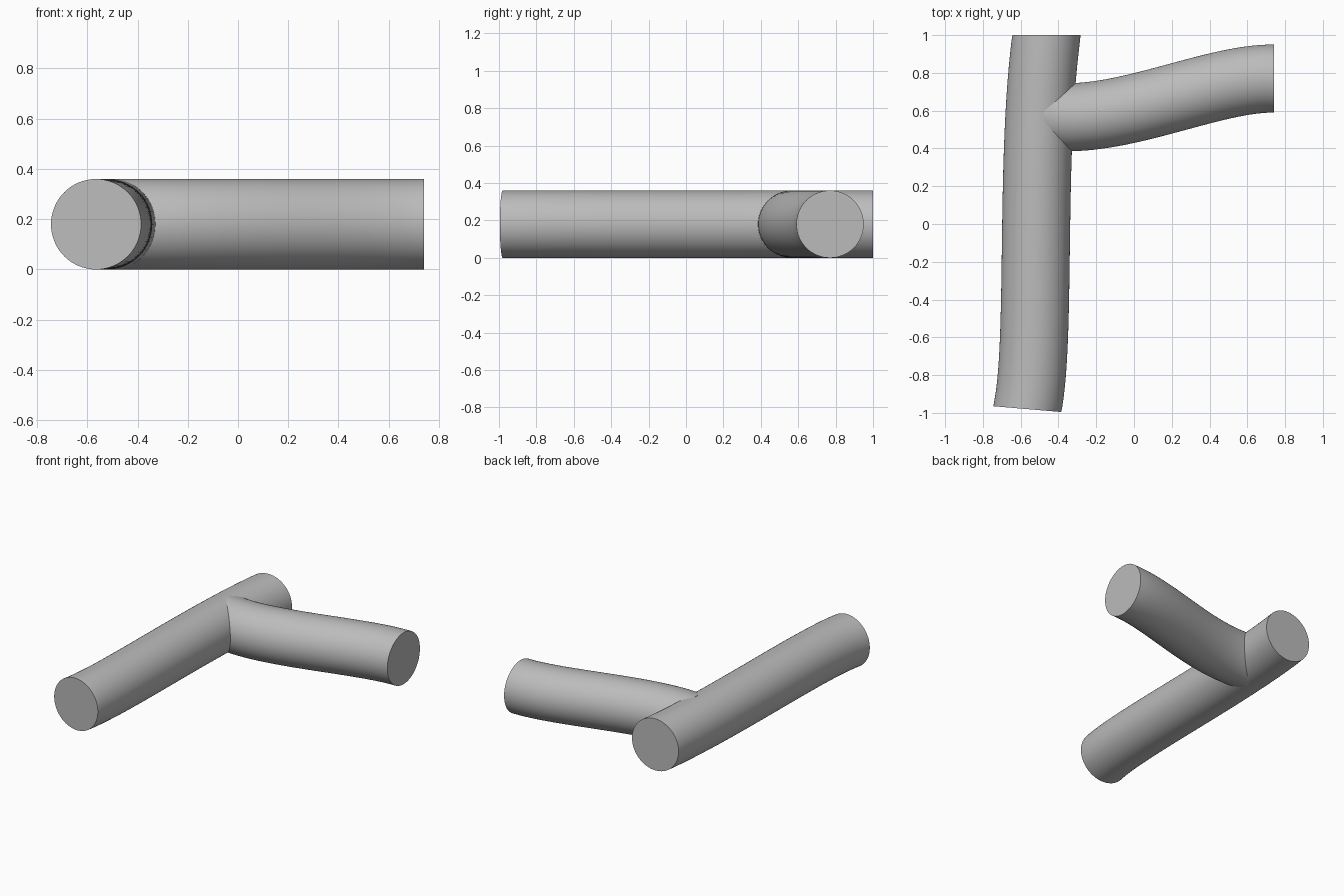
import bpy, bmesh, math
from mathutils import Vector
from mathutils.geometry import interpolate_bezier

RADIUS = 0.18
SIDES = 64
STEPS = 40

if "Cube" in bpy.data.objects:
    bpy.data.objects.remove(bpy.data.objects["Cube"])

grey = bpy.data.materials.new("plain_grey")
grey.use_nodes = True
colour = (0.5, 0.5, 0.5, 1)
grey.diffuse_color = colour
grey.node_tree.nodes["Principled BSDF"].inputs["Base Color"].default_value = colour


def pipe(name, controls, start_dir, end_dir):
    """Sweep a round section along a level bezier; both ends get a set cut direction."""
    pts = interpolate_bezier(*[Vector((x, y, RADIUS)) for x, y in controls], STEPS)
    dirs = [(b - a).normalized() for a, b in zip(pts[:-2], pts[2:])]
    dirs = [Vector(start_dir).normalized()] + dirs + [Vector(end_dir).normalized()]
    up = Vector((0, 0, 1))
    bm = bmesh.new()
    rings = []
    for p, d in zip(pts, dirs):
        side = d.cross(up)
        angles = [2 * math.pi * i / SIDES for i in range(SIDES)]
        rings.append([bm.verts.new(p + RADIUS * (side * math.cos(a) + up * math.sin(a)))
                      for a in angles])
    for r, s in zip(rings, rings[1:]):
        for i in range(SIDES):
            j = (i + 1) % SIDES
            bm.faces.new((r[i], r[j], s[j], s[i]))
    bm.faces.new(rings[0])
    bm.faces.new(rings[-1])
    bmesh.ops.recalc_face_normals(bm, faces=bm.faces)
    mesh = bpy.data.meshes.new(name)
    bm.to_mesh(mesh)
    bm.free()
    mesh.materials.append(grey)
    obj = bpy.data.objects.new(name, mesh)
    bpy.context.collection.objects.link(obj)
    bpy.ops.object.select_all(action="DESELECT")
    obj.select_set(True)
    bpy.context.view_layer.objects.active = obj
    bpy.ops.object.shade_smooth_by_angle(angle=math.radians(35))
    return obj


# Long pipe running front to back
pipe("main_pipe", [(-0.463, 1), (-0.552, 0.35), (-0.49, -0.62), (-0.565, -0.98)],
     (0, -1, 0), (-0.085, -1, 0))

# Side pipe leaving the long one and bending towards the back
pipe("branch_pipe", [(-0.48, 0.575), (-0.1, 0.512), (0.4, 0.773), (0.74, 0.77)],
     (1, -0.15, 0), (1, 0, 0))
